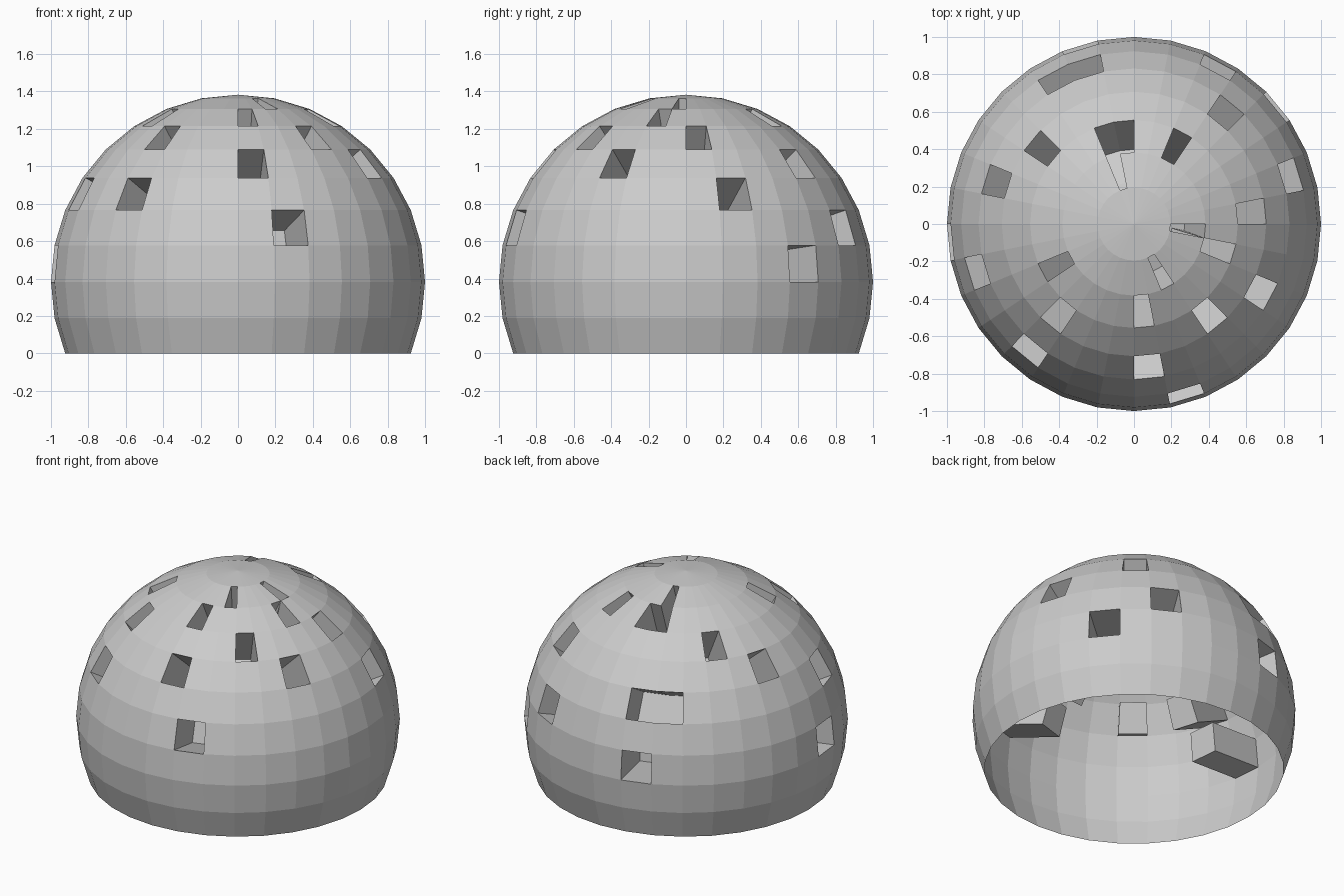
import bpy, bmesh, math
from mathutils import Vector

if "Cube" in bpy.data.objects:
    bpy.data.objects.remove(bpy.data.objects["Cube"])

STEP = math.radians(11.25)      # 32 segments, 16 rings
DEPTH = 0.38                    # window recess depth

# Sphere cut off two rings below its equator, open underneath
bm = bmesh.new()
bmesh.ops.create_uvsphere(bm, u_segments=32, v_segments=16, radius=1.0)
low = [v for v in bm.verts if v.co.z < -math.sin(2 * STEP) - 0.01]
bmesh.ops.delete(bm, geom=low, context='VERTS')


def cell(f):
    """(band above equator, segment counted from +x)"""
    c = f.calc_center_median()
    lat = math.atan2(c.z, math.hypot(c.x, c.y))
    return (math.floor(lat / STEP), math.floor((math.atan2(c.y, c.x) % math.tau) / STEP))


faces = {cell(f): f for f in bm.faces if len(f.verts) == 4}

# Windows: single cells by band, then the joined ones
singles = {0: [3, 9, 16], 1: [5, 25], 2: [1, 17, 20], 3: [4, 14, 24, 29],
           4: [0, 12, 20, 27], 5: [5, 18, 24, 30], 6: [26, 31]}
windows = [[(b, s)] for b, segs in singles.items() for s in segs]
windows += [[(2, 9), (2, 10)], [(5, 8), (5, 9), (6, 9)]]

# Push each window straight inward as a closed recess
for win in windows:
    region = [faces[c] for c in win]
    normal = sum((f.normal.copy() for f in region), Vector()).normalized()
    if normal.dot(region[0].calc_center_median()) < 0:
        normal = -normal
    res = bmesh.ops.extrude_face_region(bm, geom=region)
    moved = [g for g in res['geom'] if isinstance(g, bmesh.types.BMVert)]
    bmesh.ops.translate(bm, verts=moved, vec=-normal * DEPTH)
    old = [f for f in region if f.is_valid]
    if old:
        bmesh.ops.delete(bm, geom=old, context='FACES')

# Stand it on the ground
bmesh.ops.translate(bm, verts=bm.verts, vec=(0, 0, math.sin(2 * STEP)))
bm.normal_update()
mesh = bpy.data.meshes.new("dome_shell")
bm.to_mesh(mesh)
bm.free()
bpy.context.collection.objects.link(bpy.data.objects.new("dome_shell", mesh))
